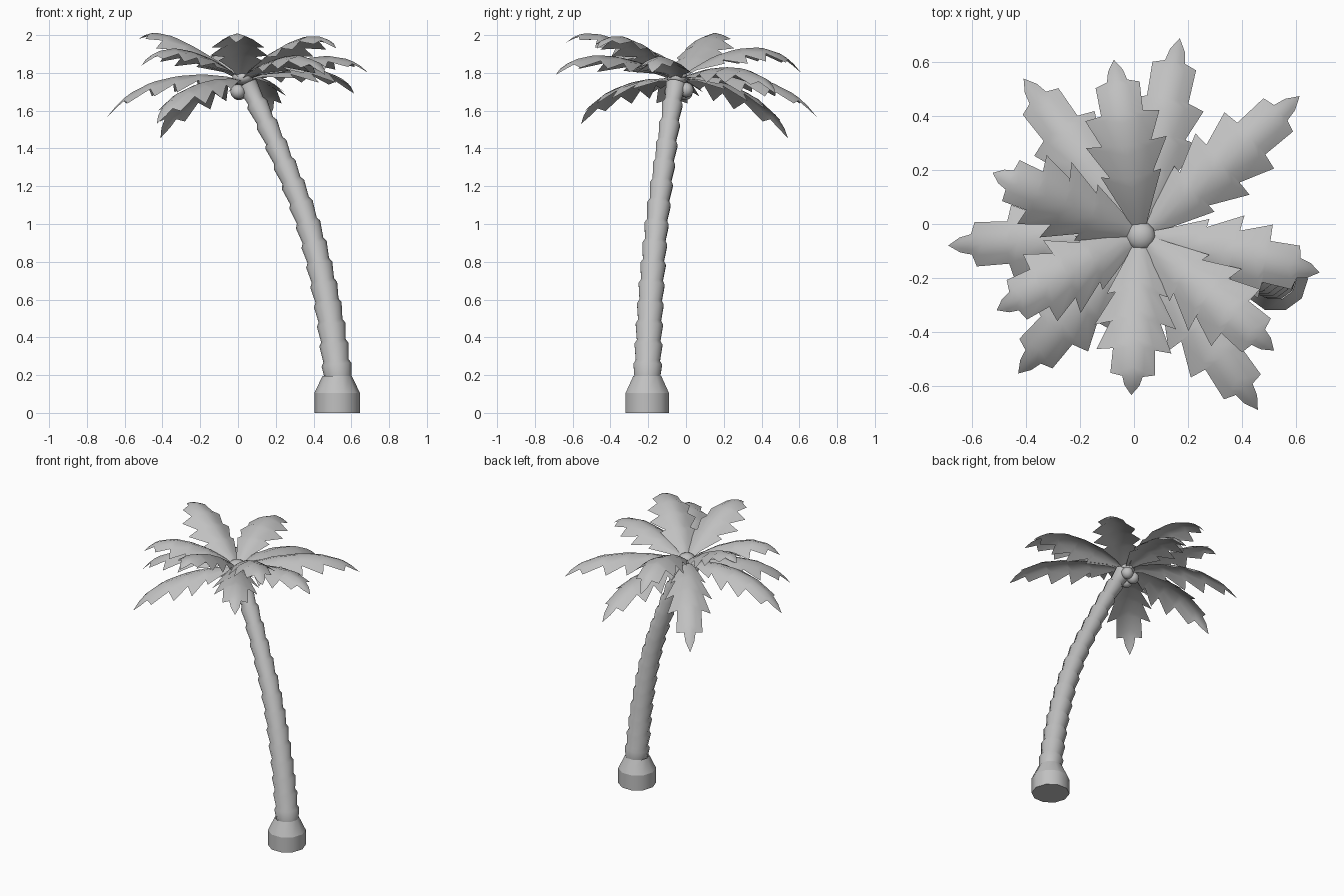
import bpy, bmesh, math
from mathutils import Vector

if "Cube" in bpy.data.objects:
    bpy.data.objects.remove(bpy.data.objects["Cube"])

grey = bpy.data.materials.new("plain grey")
grey.diffuse_color = (0.53, 0.53, 0.53, 1)
grey.use_nodes = True
grey.node_tree.nodes["Principled BSDF"].inputs["Base Color"].default_value = grey.diffuse_color


def finish(name, bm, angle=40):
    me = bpy.data.meshes.new(name)
    bm.to_mesh(me)
    bm.free()
    ob = bpy.data.objects.new(name, me)
    bpy.context.collection.objects.link(ob)
    me.materials.append(grey)
    bpy.ops.object.select_all(action='DESELECT')
    ob.select_set(True)
    bpy.context.view_layer.objects.active = ob
    bpy.ops.object.shade_smooth_by_angle(angle=math.radians(angle))
    return ob


def loft(name, rings, sides, angle, caps=True):
    """Tube through (centre, direction, radius) rings, capped at both ends."""
    bm = bmesh.new()
    loops = []
    for c, d, r in rings:
        d = d.normalized()
        u = Vector((0, 1, 0)).cross(d).normalized()
        v = d.cross(u)
        loops.append([bm.verts.new(c + r * (u * math.cos(a) + v * math.sin(a)))
                      for a in (2 * math.pi * i / sides for i in range(sides))])
    for a, b in zip(loops, loops[1:]):
        for i in range(sides):
            j = (i + 1) % sides
            bm.faces.new((a[i], a[j], b[j], b[i]))
    if caps:
        bm.faces.new(loops[0][::-1])
        bm.faces.new(loops[-1])
    return finish(name, bm, angle)


# Foot of the trunk: straight drum below, tapering collar above
UP = Vector((0, 0, 1))
foot = Vector((0.525, -0.205, 0))
loft("trunk_foot", [(foot + UP * z, UP, r) for z, r in ((0, 0.121), (0.105, 0.121))], 10, 40)
loft("trunk_collar", [(foot + UP * z, UP, r) for z, r in ((0.105, 0.121), (0.195, 0.078))],
     10, 40, False)

# Leaning trunk made of stacked, slightly flared sections
PATH = [Vector(p) for p in ((0.55, -0.21, 0.0), (0.53, -0.205, 0.19), (0.47, -0.187, 0.6),
                            (0.37, -0.155, 1.0), (0.21, -0.105, 1.4), (0.08, -0.065, 1.68),
                            (0.033, -0.047, 1.77), (0.0, -0.04, 1.85))]


def trunk_point(z):
    for i in range(1, len(PATH) - 2):
        p0, p1, p2, p3 = PATH[i - 1:i + 3]
        if z <= p2.z or i == len(PATH) - 3:
            t = (z - p1.z) / (p2.z - p1.z)
            m1 = (p2 - p0) / (p2.z - p0.z) * (p2.z - p1.z)
            m2 = (p3 - p1) / (p3.z - p1.z) * (p2.z - p1.z)
            return (p1 * (2*t**3 - 3*t*t + 1) + m1 * (t**3 - 2*t*t + t)
                    + p2 * (3*t*t - 2*t**3) + m2 * (t**3 - t*t))


rings = []
SECTIONS = 15
for k in range(SECTIONS):
    for f, dr in ((0.0, -0.006), (0.8, 0.006)):
        s = (k + f) / SECTIONS
        z = 0.17 + s * 1.59
        c = trunk_point(z)
        rings.append((c, trunk_point(z + 0.01) - c, 0.075 - 0.026 * s + dr))
loft("trunk", rings, 10, 45)

# Crown bud and coconuts
CROWN = Vector((0.025, -0.045, 1.76))


def ball(name, c, r, squash=1):
    bm = bmesh.new()
    bmesh.ops.create_uvsphere(bm, u_segments=12, v_segments=8, radius=r)
    for v in bm.verts:
        v.co.z *= squash
        v.co += Vector(c)
    finish(name, bm, 60)


ball("crown_bud", CROWN + UP * 0.015, 0.055, 0.7)
for i, c in enumerate(((0.0, -0.075, 1.70), (0.005, -0.005, 1.695), (0.055, 0.0, 1.71))):
    ball(f"coconut_{i + 1}", c, 0.04)

# Fronds: half width along the length
WIDTH = [(0, 0.012), (0.15, 0.06), (0.3, 0.12), (0.45, 0.145),
         (0.65, 0.132), (0.8, 0.088), (0.9, 0.05), (1, 0.0)]


def width(s):
    for (a, wa), (b, wb) in zip(WIDTH, WIDTH[1:]):
        if s <= b:
            return wa + (wb - wa) * (s - a) / (b - a)
    return WIDTH[-1][1]


def frond(name, tip, rise):
    """Arched, saw-edged leaf from the crown to tip; rise is the bend height."""
    tip = Vector(tip)
    mid = (CROWN + tip) / 2
    mid.z = rise
    side = Vector((CROWN.y - tip.y, tip.x - CROWN.x, 0)).normalized()

    def spine(s):
        # the last stretch bends down more sharply
        return (CROWN * (1 - s)**2 + mid * (2 * s * (1 - s)) + tip * s * s
                + UP * 0.4 * s**4 * (1 - s))

    def tangent(s):
        return (spine(s + 0.01) - spine(s - 0.01)).normalized()

    # rows: (rib position, edge position, half width)
    rows = [(0, 0, 0.012), (0.12, 0.13, 0.05)]
    teeth, start, span = 4, 0.14, 0.74
    for k in range(teeth):
        e = start + span * (k + 0.7) / teeth
        n = start + span * (k + 1) / teeth
        rows.append((e, n + 0.005, width(e) * 1.05))
        rows.append((n, n + 0.008, width(n) * 0.66))
    rows.append((0.94, 0.945, 0.028))
    bm = bmesh.new()
    grid = []
    for rib, edge, w in rows:
        row = []
        for u in (-1, -0.5, 0, 0.5, 1):
            s = rib + (edge - rib) * abs(u)
            normal = tangent(s).cross(side)
            if normal.z < 0:
                normal = -normal
            drop = 2.5 * (w * u)**2 + 0.16 * w * abs(u)
            row.append(bm.verts.new(spine(s) + side * (w * u) - normal * drop))
        grid.append(row)
    for a, b in zip(grid, grid[1:]):
        for i in range(4):
            bm.faces.new((a[i], b[i], b[i + 1], a[i + 1]))
    end = bm.verts.new(tip)
    for i in range(4):
        bm.faces.new((grid[-1][i], end, grid[-1][i + 1]))
    bm.normal_update()
    if sum(f.normal.z for f in bm.faces) < 0:
        bmesh.ops.reverse_faces(bm, faces=bm.faces[:])
    finish(name, bm, 80)


FRONDS = [((-0.69, -0.08, 1.57), 1.87), ((-0.525, 0.19, 1.98), 2.0),
          ((-0.41, 0.54, 1.455), 1.83), ((-0.075, 0.61, 1.80), 2.05),
          ((0.17, 0.69, 1.57), 1.87), ((0.615, 0.475, 1.69), 1.91),
          ((0.69, -0.18, 1.80), 1.95), ((0.52, -0.47, 1.93), 2.05),
          ((0.46, -0.69, 1.79), 1.97), ((-0.01, -0.635, 1.96), 2.04),
          ((-0.43, -0.555, 1.53), 1.82), ((-0.51, -0.32, 1.84), 2.0)]
for i, (tip, rise) in enumerate(FRONDS):
    frond(f"frond_{i + 1}", tip, rise)
